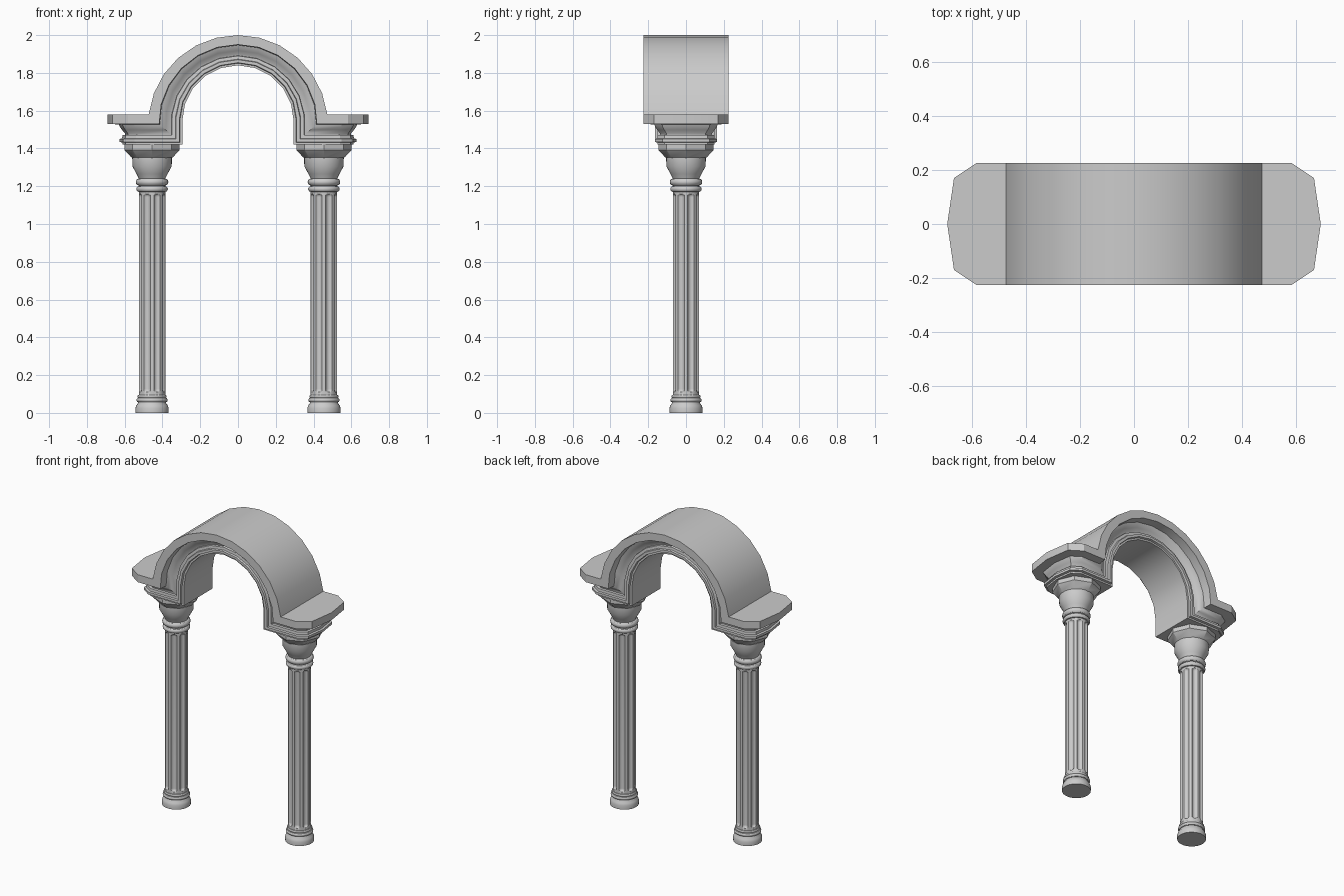
import bpy, bmesh
from math import sin, cos, pi, radians, sqrt

cube = bpy.data.objects.get("Cube")
if cube:
    bpy.data.objects.remove(cube)

stone = bpy.data.materials.new("grey stone")
stone.use_nodes = True
GREY = (0.6, 0.6, 0.6, 1)
stone.diffuse_color = GREY
stone.node_tree.nodes["Principled BSDF"].inputs["Base Color"].default_value = GREY

COL_X = 0.455


def finish(name, bm, angle=30):
    """Turn a bmesh into a shaded object."""
    bmesh.ops.recalc_face_normals(bm, faces=bm.faces)
    mesh = bpy.data.meshes.new(name)
    bm.to_mesh(mesh)
    bm.free()
    mesh.materials.append(stone)
    obj = bpy.data.objects.new(name, mesh)
    bpy.context.collection.objects.link(obj)
    bpy.ops.object.select_all(action="DESELECT")
    obj.select_set(True)
    bpy.context.view_layer.objects.active = obj
    bpy.ops.object.shade_smooth_by_angle(angle=radians(angle))
    return obj


def lathe(name, x, profile, sides, dent=None, angle=30):
    """Revolve (radius, z) pairs round a column axis; dent carves the radius."""
    bm = bmesh.new()
    rings = []
    for r, z in profile:
        ring = []
        for i in range(sides):
            a = 2 * pi * i / sides
            rad = r - (dent(a, z) if dent else 0)
            ring.append(bm.verts.new((x + rad * cos(a), rad * sin(a), z)))
        rings.append(ring)
    for lo, hi in zip(rings, rings[1:]):
        for i in range(sides):
            j = (i + 1) % sides
            bm.faces.new((lo[i], lo[j], hi[j], hi[i]))
    bm.faces.new(rings[0])
    bm.faces.new(rings[-1])
    return finish(name, bm, angle)


def bead(z, r, half):
    """Half-round ring section between z - half and z + half."""
    return [(r + half * 0.9 * sin(pi * k / 6), z - half * cos(pi * k / 6)) for k in range(7)]


# Flutes: round-ended grooves, eight to a shaft
FLUTES, LOW, HIGH, HALF = 8, 0.11, 1.16, 0.017


def flute(a, z):
    pitch = 2 * pi / FLUTES
    across = ((a % pitch) - pitch / 2) * 0.07
    end = max(0, LOW + HALF - z, z - HIGH + HALF)
    d2 = HALF ** 2 - across ** 2 - end ** 2
    return 0.75 * sqrt(d2) if d2 > 1e-9 else 0


ends = [0, 0.003, 0.007, 0.012, 0.017]
shaft_z = [0.085] + [LOW + e for e in ends] + [HIGH - e for e in reversed(ends)] + [1.18]
base = [(0.087, 0), (0.088, 0.025), (0.083, 0.04), (0.074, 0.052)]
base += bead(0.068, 0.073, 0.011) + bead(0.087, 0.07, 0.008)
neck = bead(1.185, 0.07, 0.015) + bead(1.222, 0.07, 0.018)
neck += [(0.072, 1.245), (0.082, 1.265), (0.104, 1.305), (0.105, 1.352)]
abacus = [(0.1, 1.345), (0.112, 1.355), (0.146, 1.392), (0.146, 1.422)]

for side, x in (("left", COL_X), ("right", -COL_X)):
    lathe(side + "_base", x, base, 32)
    lathe(side + "_shaft", x, [(0.07, z) for z in shaft_z], 96, flute, 40)
    lathe(side + "_capital", x, neck, 32)
    lathe(side + "_abacus", x, abacus, 8)

# Arch: a moulding section of (inset from outer edge, half depth)
DEPTH, THICK = 0.225, 0.16
section = [(0, DEPTH), (0.05, DEPTH), (0.053, 0.168), (0.066, 0.163), (0.082, 0.152),
           (0.1, 0.138), (0.108, 0.136), (0.11, 0.15), (0.127, 0.152), (0.13, 0.164),
           (0.146, 0.164), (0.149, 0.15), (THICK, 0.15)]
SEGS = 10


def stations(t, d):
    """Half-outline from the +x tip, over the arch, to the -x tip."""
    f, k, z = t / THICK, d / DEPTH, 1.58 - t
    tip = [(COL_X + 0.235 * k, 0, z), (COL_X + 0.21 * k, 0.17 * k, z),
           (COL_X + 0.127 * k, d, z), (0.473 - 0.178 * f, d, z)]
    radius, centre = 0.476 - 0.181 * f, 1.524 + 0.021 * f
    start = radians(20.6) * (1 - f)
    curve = []
    for i in range(SEGS + 1):
        a = start + (pi - 2 * start) * i / SEGS
        curve.append((radius * cos(a), d, centre + radius * sin(a)))
    return tip + curve + [(-x, y, z) for x, y, z in reversed(tip)]


bm = bmesh.new()
rows = []
for t, d in section:
    pts = stations(t, d)
    front = [bm.verts.new((x, -y, z)) for x, y, z in pts]
    # the two tips lie on the centre plane and are shared
    back = [front[0]] + [bm.verts.new(p) for p in pts[1:-1]] + [front[-1]]
    rows.append((front, back))

# front and back mouldings
for upper, lower in zip(rows, rows[1:]):
    for u, l in zip(upper, lower):
        for i in range(len(u) - 1):
            bm.faces.new((u[i], u[i + 1], l[i + 1], l[i]))
# top surface and underside
for front, back in (rows[0], rows[-1]):
    for i in range(len(front) - 1):
        loop = [front[i], front[i + 1], back[i + 1], back[i]]
        bm.faces.new(list(dict.fromkeys(loop)))
finish("arch", bm)
